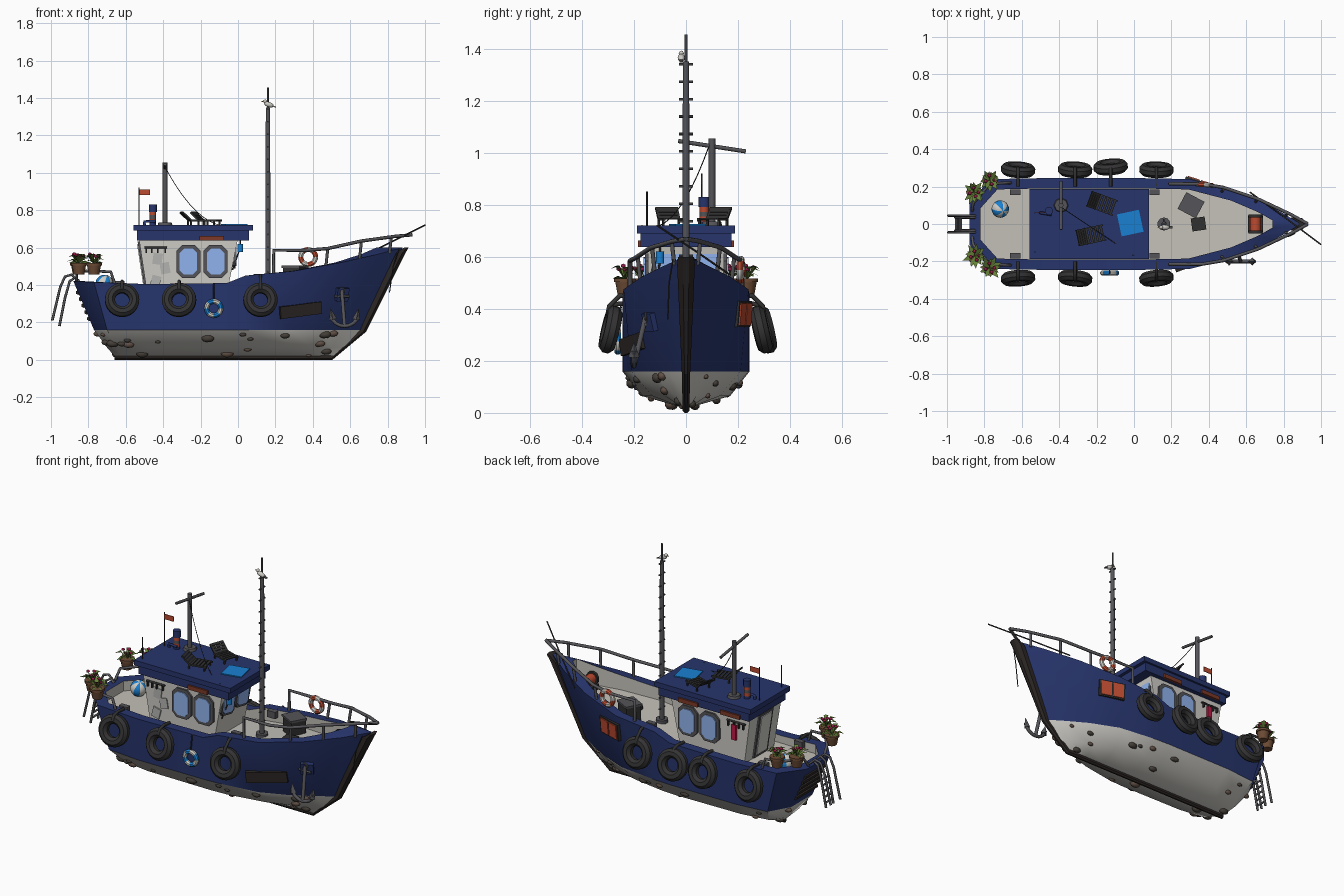
import bpy, bmesh, math, random
from mathutils import Vector, Matrix, Euler

if "Cube" in bpy.data.objects:
    bpy.data.objects.remove(bpy.data.objects["Cube"])
random.seed(4)
V, rad = Vector, math.radians
NAVY, WHITE, DECK = (.02, .035, .15, 1), (.62, .61, .57, 1), (.55, .53, .48, 1)
DARK, STEEL, WOOD, RUBBER = (.03, .03, .03, 1), (.09, .09, .1, 1), (.025, .02, .018, 1), (.035, .033, .035, 1)
GLASS, RED, BLUE, BROWN = (.28, .45, .85, 1), (.5, .07, .03, 1), (.01, .22, .65, 1), (.15, .07, .035, 1)
GREEN, PINK, SHELL = (.13, .22, .04, 1), (.3, .01, .06, 1), (.06, .05, .04, 1)
mats = {}

def finish(name, bm, cols, angle=35):
    bmesh.ops.recalc_face_normals(bm, faces=bm.faces)
    me = bpy.data.meshes.new(name)
    bm.to_mesh(me)
    bm.free()
    for c in cols:
        if c not in mats:
            mats[c] = bpy.data.materials.new("paint_%d" % len(mats))
            mats[c].diffuse_color = c
        me.materials.append(mats[c])
    me.shade_smooth()
    me.set_sharp_from_angle(angle=rad(angle))
    ob = bpy.data.objects.new(name, me)
    bpy.context.collection.objects.link(ob)
    return ob

def place(loc, rot=(0, 0, 0), scale=(1, 1, 1)):
    return Matrix.LocRotScale(V(loc), Euler([rad(a) for a in rot]), V(scale))

def boxes(name, items, col, loc=(0, 0, 0), rot=(0, 0, 0)):
    bm = bmesh.new()
    for c, s, *r in items:
        bmesh.ops.create_cube(bm, size=1, matrix=place(loc, rot) @ place(c, r[0] if r else (0, 0, 0), s))
    return finish(name, bm, [col])

def box(name, loc, size, col, rot=(0, 0, 0)):
    return boxes(name, [((0, 0, 0), size)], col, loc, rot)

def cyl(name, a, b, r, col, r2=None, n=10):
    a, b, bm = V(a), V(b), bmesh.new()
    m = Matrix.Translation((a + b) / 2) @ (b - a).to_track_quat('Z', 'Y').to_matrix().to_4x4()
    bmesh.ops.create_cone(bm, cap_ends=True, segments=n, radius1=r, radius2=r if r2 is None else r2, depth=(b - a).length, matrix=m)
    return finish(name, bm, [col], 50)

def ball(name, loc, scale, col, rot=(0, 0, 0), sub=2):
    bm = bmesh.new()
    bmesh.ops.create_icosphere(bm, subdivisions=sub, radius=1, matrix=place(loc, rot, scale))
    return finish(name, bm, [col], 60)

def tube(name, pts, r, col):
    cu = bpy.data.curves.new(name, 'CURVE')
    cu.dimensions, cu.bevel_depth, cu.bevel_resolution, cu.use_fill_caps = '3D', r, 2, True
    sp = cu.splines.new('POLY')
    sp.points.add(len(pts) - 1)
    for p, q in zip(sp.points, pts):
        p.co = (*q, 1)
    ob = bpy.data.objects.new(name, cu)
    if col not in mats:
        mats[col] = bpy.data.materials.new("paint_%d" % len(mats))
        mats[col].diffuse_color = col
    cu.materials.append(mats[col])
    bpy.context.collection.objects.link(ob)

def ring(name, loc, R, r, cols, rot=(0, 0, 0), seg=24, ns=8, w=1.0):
    bm, m = bmesh.new(), place(loc, rot)
    g = [[bm.verts.new(m @ V(((R + r * math.cos(b)) * math.cos(a), w * r * math.sin(b), (R + r * math.cos(b)) * math.sin(a))))
          for b in [(j + .5) * math.tau / ns for j in range(ns)]] for a in [i * math.tau / seg for i in range(seg)]]
    for i in range(seg):
        for j in range(ns):
            k, l = (i + 1) % seg, (j + 1) % ns
            bm.faces.new((g[i][j], g[k][j], g[k][l], g[i][l])).material_index = (i * 8 // seg) % len(cols)
    return finish(name, bm, cols)

def octagon(name, loc, w, h, t, col, rot=(0, 0, 0), c=.03):
    bm, m = bmesh.new(), place(loc, rot)
    p = [(w - c, -h), (w, c - h), (w, h - c), (w - c, h), (c - w, h), (-w, h - c), (-w, c - h), (c - w, -h)]
    f = bm.faces.new([bm.verts.new(m @ V((x, -t / 2, z))) for x, z in p])
    e = bmesh.ops.extrude_face_region(bm, geom=[f])['geom']
    bmesh.ops.translate(bm, verts=[v for v in e if isinstance(v, bmesh.types.BMVert)], vec=m.to_3x3() @ V((0, t, 0)))
    return finish(name, bm, [col])

def loft(name, rings, idx, cols, cap_lo=None, cap_hi=None):
    # half outlines from stern to bow, mirrored over y and skinned
    bm, n = bmesh.new(), len(rings[0])
    R = [[bm.verts.new(p) for p in h] + [bm.verts.new((x, -y, z)) for x, y, z in reversed(h)] for h in rings]
    for a, b, mi in zip(R, R[1:], idx):
        for i in range(2 * n):
            k = (i + 1) % (2 * n)
            bm.faces.new((a[i], a[k], b[k], b[i])).material_index = mi
    for r, mi in ((R[0], cap_lo), (R[-1], cap_hi)):
        if mi is not None:
            for i in range(n - 1):
                bm.faces.new((r[i], r[i + 1], r[2 * n - 2 - i], r[2 * n - 1 - i])).material_index = mi
    return finish(name, bm, cols)

# hull: keel, bilge, waterline, rail, inner rail, deck
xy = lambda xs, ys, zs: list(zip(xs, ys, zs))
KEEL = xy((-.66, -.62, -.48, -.06, .04, .25, .36, .44, .51), [.012] * 9, [.02] * 9)
BILGE = xy((-.70, -.65, -.48, -.06, .04, .25, .40, .50, .58), (.07, .14, .165, .17, .165, .13, .08, .04, .006), [.065] * 9)
WATER = xy((-.77, -.70, -.5, -.06, .04, .28, .45, .57, .67), (.10, .225, .245, .245, .24, .21, .14, .07, .006), [.16] * 9)
TOP = xy((-.88, -.77, -.5, -.06, .04, .3, .55, .75, .88), (.11, .24, .245, .245, .245, .24, .175, .085, .008),
         (.42, .415, .405, .41, .45, .475, .52, .565, .6))
INNER = xy((-.82, -.73, -.5, -.06, .04, .29, .52, .66, .74), (.085, .185, .19, .19, .19, .185, .125, .065, .02),
           [p[2] for p in TOP])
FLOOR = [(x, y, .36 if x < 0 else .37 + .12 * x) for x, y, z in INNER]
loft("hull", [KEEL, BILGE, WATER, TOP, INNER], [0, 0, 1, 1], [WHITE, NAVY], cap_lo=0)
loft("deck", [INNER, FLOOR], [0], [DECK], cap_hi=0)

def hull_side(x, z):
    # half width and yaw of the topsides
    P = [V(a).lerp(V(b), (z - .16) / (b[2] - .16)) for a, b in zip(WATER, TOP)]
    for a, b in zip(P[1:], P[2:]):
        if x <= b.x:
            return a.y + (b.y - a.y) * (x - a.x) / (b.x - a.x), math.degrees(math.atan2(a.y - b.y, b.x - a.x))
    return 0, 0

# stem and keel timbers
bm = bmesh.new()
prev = None
for x, z, w, d in ((-.66, .012, .013, .012), (.5, .012, .013, .013), (.665, .15, .016, .02), (.87, .57, .034, .025), (.9, .6, .03, .012)):
    t = V((1, 0, 0)) if x > .6 else V((.3, 0, -1)) if x == .5 else V((0, 0, -1))
    cur = [bm.verts.new(V((x, s * w, z)) + t * k * d) for s, k in ((1, -1), (1, .3), (.35, 1), (-.35, 1), (-1, .3), (-1, -1))]
    if prev:
        for i in range(6):
            bm.faces.new((prev[i], prev[(i + 1) % 6], cur[(i + 1) % 6], cur[i]))
    else:
        bm.faces.new(cur)
    prev = cur
bm.faces.new(prev)
finish("stem_and_keel", bm, [WOOD], 20)

# barnacles on the underside
for i in range(36):
    k, u, t, s = random.randrange(0, 7), random.random(), random.random(), random.choice((-1, 1))
    a, b = (BILGE, WATER) if random.random() < .6 else (KEEL, BILGE)
    p = V(a[k]).lerp(V(a[k + 1]), u).lerp(V(b[k]).lerp(V(b[k + 1]), u), t * .85)
    r = random.uniform(.012, .03)
    p.z = max(p.z, r * .8)
    ball("barnacle", (p.x, s * p.y, p.z), (r * 1.2, r * .75, r * .75), random.choice((SHELL, SHELL, (.12, .08, .06, 1))), (s * 35, 0, 0))

# cabin
bm = bmesh.new()
bmesh.ops.create_cube(bm, size=1)
for v in bm.verts:
    up = v.co.z > 0
    x = (0 if up else -.06) if v.co.x > 0 else (-.53 if up else -.485)
    v.co = (x, math.copysign(.148 if up else .14, v.co.y), .65 if up else .35)
finish("cabin", bm, [WHITE])
box("roof", (-.24, 0, .668), (.6, .35, .06), NAVY)
box("roof_lip", (-.24, 0, .705), (.64, .375, .03), NAVY)
for s in (-1, 1):
    for x in (-.265, -.12):
        octagon("side_window_frame", (x, s * .148, .525), .064, .088, .02, STEEL)
        octagon("side_window_glass", (x, s * .154, .525), .047, .07, .02, GLASS, c=.024)
    for x in ((-.14,) if s < 0 else (-.42, -.14)):
        box("roof_light", (x, s * .178, .65), (.13, .014, .025), (.2, .04, .02, 1))
    tube("hook_rail", [(-.5, s * .152, .6), (-.38, s * .152, .6)], .006, DARK)
    for x in (-.49, -.46, -.43, -.39):
        box("hook", (x, s * .156, .585), (.008, .014, .03), DARK)
    octagon("front_window_frame", (-.021, s * .068, .565), .062, .07, .016, STEEL, (0, 11, 90), c=.02)
    octagon("front_window_glass", (-.016, s * .068, .565), .05, .058, .016, GLASS, (0, 11, 90), c=.015)
for x, z, r in ((-.43, .54, 8), (-.39, .49, -10), (-.44, .42, 15)):
    box("wall_patch", (x, -.146, z), (.05, .008, .06), (.45, .45, .44, 1), (0, r, 0))
box("hanging_towel", (-.43, .158, .54), (.03, .012, .09), (.5, .01, .06, 1))
box("door_frame", (-.507, 0, .5), (.02, .13, .27), STEEL, (0, -8.5, 0))
box("door", (-.512, 0, .5), (.02, .1, .24), WHITE, (0, -8.5, 0))
cyl("lantern", (.012, -.1, .575), (.012, -.1, .62), .016, BLUE)
tube("lantern_cord", [(.012, -.1, .66), (.012, -.1, .6), (-.03, -.11, .48)], .004, DARK)

# roof fittings
cyl("main_pole", (-.39, .1, .71), (-.39, .1, 1.055), .013, STEEL)
cyl("pole_base", (-.39, .1, .71), (-.39, .1, .735), .042, STEEL, .035, 8)
cyl("cross_bar", (-.39, -.03, 1.045), (-.39, .23, 1.005), .008, STEEL)
A, B = V((-.39, .09, 1.03)), V((0, -.17, .72))
tube("stay_wire", [A.lerp(B, t) - V((0, 0, .42 * t * (1 - t))) for t in [i / 12 for i in range(13)]], .002, DARK)
for i, c in enumerate((NAVY, RED, STEEL, RED, NAVY, NAVY)):
    cyl("funnel_band", (-.455, .07, .715 + i * .019), (-.455, .07, .735 + i * .019), .022 if i > 3 else .018, c)
tube("vent_pipe", [(-.5, .06, .72), (-.5, .06, .74), (-.44, .05, .74)], .008, NAVY)
cyl("flag_pole", (-.53, .06, .71), (-.53, .06, .92), .003, DARK)
box("flag", (-.5, .06, .895), (.06, .004, .03), RED)
cyl("antenna", (-.53, -.15, .71), (-.53, -.15, .85), .003, DARK)
box("roof_towel", (-.02, .005, .723), (.12, .12, .006), BLUE, (0, 0, 12))
for loc, rz in (((-.23, -.06, .72), 12), ((-.17, .11, .72), -20)):
    it = [((x, 0, .026), (.014, .075, .006)) for x in (-.02, 0, .02, .04, .06)]
    it += [((-.032 - .012 * i, 0, .032 + .011 * i), (.014, .075, .006), (0, 42, 0)) for i in range(4)]
    for s in (-.04, .04):
        it += [((.02, s, .024), (.11, .008, .01)), ((-.05, s, .046), (.065, .008, .009), (0, 42, 0))]
        it += [((x, s, .012), (.008, .008, .026)) for x in (-.03, .06)]
    boxes("deck_chair", it, DARK, loc, (0, 0, rz))

# fore mast with rungs and gull
cyl("mast", (.16, 0, .37), (.16, 0, 1.35), .015, STEEL, .012)
cyl("mast_tip", (.16, 0, 1.34), (.16, 0, 1.455), .005, STEEL)
cyl("mast_base", (.16, 0, .37), (.16, 0, .405), .035, STEEL)
for i in range(14):
    z = 1.34 - i * .067
    cyl("rung", (.16, -.026, z), (.16, .026, z), .005, STEEL, n=6)
ball("gull_body", (.165, -.018, 1.365), (.028, .014, .014), WHITE, (0, 20, 0))
ball("gull_head", (.145, -.018, 1.382), (.01, .01, .01), WHITE)
cyl("gull_beak", (.137, -.018, 1.382), (.122, -.018, 1.379), .004, (.6, .3, .03, 1), 0)
box("gull_tail", (.19, -.018, 1.355), (.03, .014, .005), STEEL, (0, 20, 0))

# bow rail, rod and mooring line
for s in (-1, 1):
    rail = [(.19, .215, .46), (.19, .215, .585), (.36, .215, .585), (.48, .195, .595), (.66, .135, .635), (.84, .05, .66), (.93, 0, .668)]
    tube("bow_rail", [(x, s * y, z) for x, y, z in rail], .009, STEEL)
    for x, y, z, zb in ((.48, .185, .595, .5), (.66, .13, .635, .54), (.82, .055, .66, .57)):
        cyl("rail_post", (x, s * y, z), (x - .01, s * (y - .01), zb), .008, STEEL)
    tube("stern_rail", [(-.66, s * .22, .41), (-.68, s * .22, .47), (-.77, s * .215, .475), (-.86, s * .11, .475), (-.865, s * .07, .42)], .008, STEEL)
tube("rod", [(.62, .17, .53), (.8, .04, .62), (1, -.11, .72)], .004, DARK)
tube("mooring_line", [(.86, -.05, .59), (.83, -.065, .5), (.81, -.07, .36)], .003, DARK)

# deck gear
bm = bmesh.new()
bmesh.ops.create_uvsphere(bm, u_segments=16, v_segments=10, radius=.047, matrix=place((-.715, .08, .408), (15, 20, 0)))
M = place((-.715, .08, .408), (15, 20, 0)).inverted()
for f in bm.faces:
    c = M @ f.calc_center_median()
    f.material_index = int((math.atan2(c.y, c.x) + math.pi) / math.tau * 8) % 2
finish("beach_ball", bm, [BLUE, WHITE])
box("crate", (.305, .1, .45), (.1, .09, .09), DARK, (0, 0, -28))
box("crate_lid", (.305, .1, .498), (.11, .1, .012), STEEL, (0, 0, -28))
box("deck_hatch", (.345, 0, .415), (.075, .07, .02), DARK, (0, 0, 8))
cyl("winch_drum", (.65, -.035, .5), (.65, .035, .5), .03, RED)
for s in (-1, 1):
    cyl("winch_cheek", (.65, s * .035, .5), (.65, s * .05, .5), .04, DARK)
    for x in (-.635, .11):
        box("bollard", (x, s * .17, .4 if x < 0 else .44), (.055, .03, .04), STEEL)
box("winch_base", (.65, 0, .46), (.08, .09, .03), DARK)
ring("life_ring", (.375, .21, .55), .04, .014, [RED, WHITE], (0, 0, -5))

# tyre fenders and their straps
for s, xs in ((-1, (-.62, -.315, .12)), (1, (-.62, -.315, -.125, .12))):
    for x in xs:
        y = s * (.305 if x == -.125 else .29)
        ring("tyre_fender", (x, y, .32), .065, .029, [RUBBER], (s * 13, 0, random.uniform(-7, 7)), 24, 8, 1.05)
        tube("fender_strap", [(x, s * .2, .45 if x > 0 else .415), (x, s * .255, .45 if x > 0 else .42), (x, s * .295, .41), (x, s * .3, .38)], .009, DARK)
ring("fender_ring", (-.13, -.262, .275), .038, .014, [BLUE, WHITE])
tube("ring_cord", [(-.13, -.25, .41), (-.13, -.265, .31)], .004, DARK)

# name board, red hatch, anchor, transom slats
y, a = hull_side(.335, .265)
box("side_board", (.335, -y - .003, .265), (.235, .02, .065), WOOD, (5, -7, a))
y, a = hull_side(.35, .38)
boxes("red_hatch_frame", [((0, 0, 0), (.16, .02, .1))], DARK, (.35, y + .004, .38), (-5, 0, -a))
boxes("red_hatch", [((k, 0, 0), (.065, .028, .085)) for k in (-.037, .037)], RED, (.35, y + .006, .38), (-5, 0, -a))
y, a = hull_side(.555, .35)
box("anchor_bracket", (.555, -y - .005, .35), (.07, .03, .07), NAVY, (14, 0, a))
top, low = V((.555, -y - .025, .37)), V((.57, -.2, .18))
cyl("anchor_shank", top, low, .01, STEEL)
ring("anchor_ring", top, .014, .005, [STEEL], seg=12)
cyl("anchor_stock", top + V((-.04, 0, -.03)), top + V((.04, 0, -.03)), .006, STEEL)
tube("anchor_arms", [low + V((.075 * math.sin(t), 0, .07 * (1 - math.cos(t)))) for t in [rad(k) for k in range(-80, 81, 20)]], .01, STEEL)
for s in (-1, 1):
    cyl("anchor_fluke", low + V((s * .062, 0, .035)), low + V((s * .075, 0, .095)), .022, STEEL, 0, 4)
for i in range(5):
    z = .22 + i * .035
    cyl("transom_slat", (-.77 - .11 * (z - .16) / .26, -.1, z), (-.77 - .11 * (z - .16) / .26, .1, z), .013, WOOD, n=6)

# stern ladder
for s in (-1, 1):
    tube("ladder_stile", [(-.85, s * .035, .42), (-.87, s * .035, .44), (-.9, s * .035, .42), (-.925, s * .035, .33), (-.955, s * .035, .18)], .007, STEEL)
    tube("ladder_handrail", [(-.85, s * .045, .42), (-.89, s * .045, .455), (-.925, s * .045, .445), (-.95, s * .045, .39), (-.993, s * .045, .21)], .007, STEEL)
for i in range(5):
    x, z = -.925 - i * .0065, .34 - i * .033
    cyl("ladder_rung", (x, -.035, z), (x, .035, z), .006, STEEL)

# potted flowers
for x, y in ((-.77, .235), (-.855, .17), (-.77, -.235), (-.85, -.17)):
    cyl("flower_pot", (x, y, .455), (x, y, .51), .028, BROWN, .038, 12)
    cyl("pot_rim", (x, y, .503), (x, y, .517), .042, BROWN, n=12)
    bm = bmesh.new()
    for i in range(12):
        a, L, h = i * math.tau / 12 + random.uniform(-.2, .2), random.uniform(.045, .07), random.uniform(.0, .045)
        d, n = V((math.cos(a), math.sin(a), 0)), V((-math.sin(a), math.cos(a), 0))
        c = V((x, y, .513))
        bm.faces.new([bm.verts.new(p) for p in (c, c + d * L * .55 + n * .013 + V((0, 0, h + .01)), c + d * L + V((0, 0, h)), c + d * L * .55 - n * .013 + V((0, 0, h + .01)))])
    finish("leaves", bm, [GREEN])
    for i in range(4):
        a = i * 1.7
        p = V((x + .024 * math.cos(a), y + .024 * math.sin(a), .553 + .006 * (i % 3)))
        cyl("flower_stem", (x, y, .51), p, .002, GREEN, n=5)
        ball("flower", p, (.011, .011, .009), PINK, sub=1)

for m in bpy.data.materials:
    if m.users and not m.is_grease_pencil:
        m.use_nodes = True
        m.node_tree.nodes["Principled BSDF"].inputs["Base Color"].default_value = m.diffuse_color
